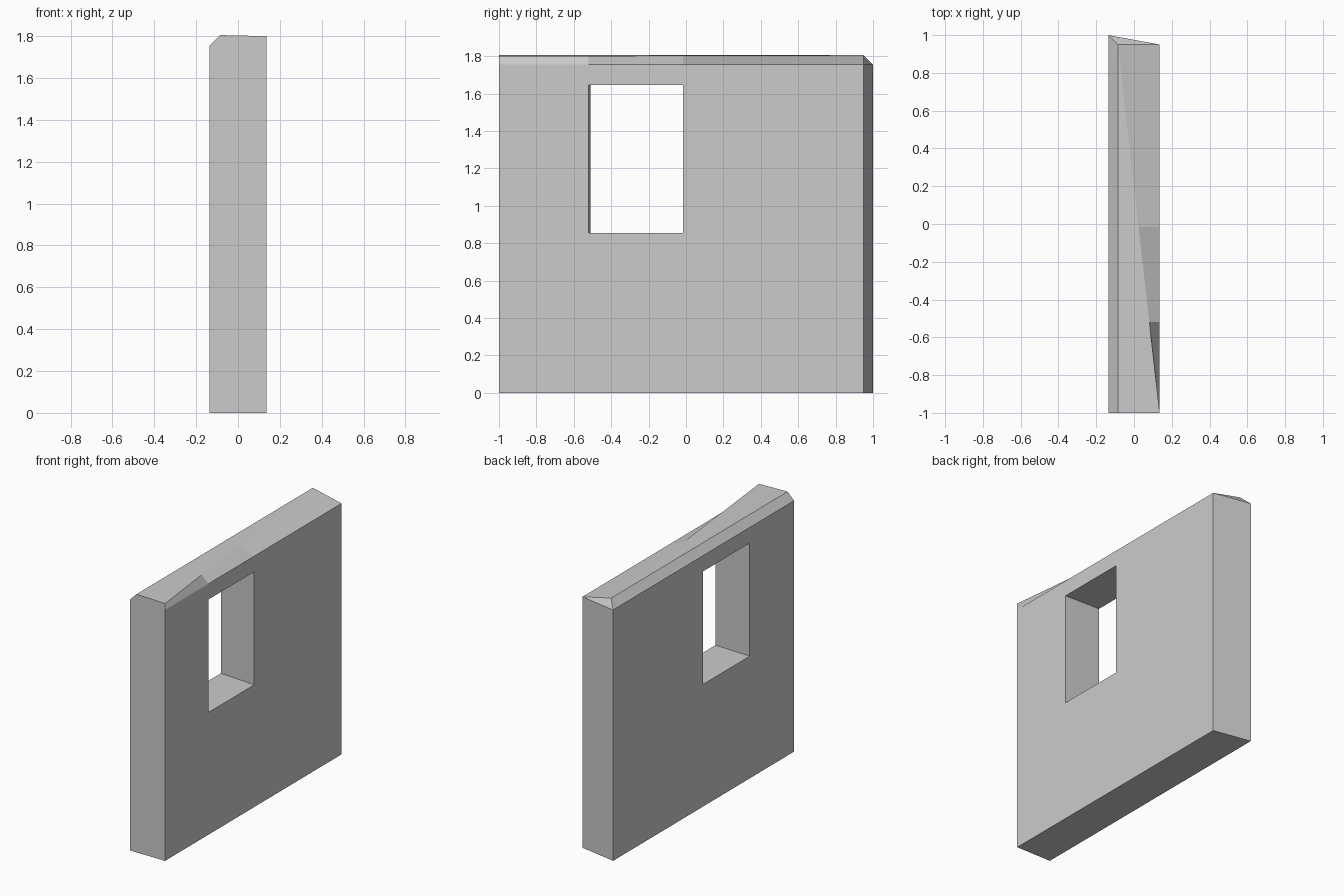
import bpy, bmesh

if "Cube" in bpy.data.objects:
    bpy.data.objects.remove(bpy.data.objects["Cube"])

W = 0.136                            # half thickness
Y = {-1: (-1, -0.51, 0.005, 1),      # stations along the left side
     1: (-1, -0.52, -0.015, 0.95)}   # stations along the right side
Z = (0, 0.855, 1.645, 1.755)         # floor, sill, lintel, eaves
TOP = 1.805

bm = bmesh.new()


def face(*verts):
    bm.faces.new(verts)


# Both wall sides as 3 x 3 grids with the window cell left open
side = {}
for s in (-1, 1):
    g = [[bm.verts.new((s * W, y, z)) for z in Z] for y in Y[s]]
    side[s] = g
    for i in range(3):
        for k in range(3):
            if (i, k) != (1, 1):
                face(g[i][k], g[i + 1][k], g[i + 1][k + 1], g[i][k + 1])
L, R = side[-1], side[1]

# Window reveal
ring = [(1, 1), (2, 1), (2, 2), (1, 2)]
for n in range(4):
    (a, b), (c, d) = ring[n], ring[(n + 1) % 4]
    face(L[a][b], L[c][d], R[c][d], R[a][b])

# Underside
for i in range(3):
    face(L[i][0], L[i + 1][0], R[i + 1][0], R[i][0])

# Ridge ends and the diagonal crease that crosses the top
ridge_front = bm.verts.new((-W + 0.05, -1, TOP))
ridge_back = bm.verts.new((-W + 0.05, 0.95, TOP))
crease = []
for y in Y[1][:3]:
    t = (y + 1) / 1.95
    crease.append(bm.verts.new((W + t * (0.05 - 2 * W), y, 1.8 + 0.005 * t)))
crease.append(ridge_back)

# Top: left chamfer, flat part, and worn right edge stepping wider
face(*[c[3] for c in L], ridge_back, ridge_front)
face(ridge_front, *crease)
for i in range(2):
    face(R[i][3], R[i + 1][3], crease[i + 1], crease[i])
face(R[2][3], R[3][3], crease[3], crease[2])

# Front end, slanted back end and its sloping cap
face(*L[0], ridge_front, crease[0], *reversed(R[0]))
face(*L[3], *reversed(R[3]))
face(L[3][3], R[3][3], ridge_back)

bmesh.ops.recalc_face_normals(bm, faces=bm.faces)
mesh = bpy.data.meshes.new("window_wall")
bm.to_mesh(mesh)
bm.free()
bpy.context.collection.objects.link(bpy.data.objects.new("window_wall", mesh))
